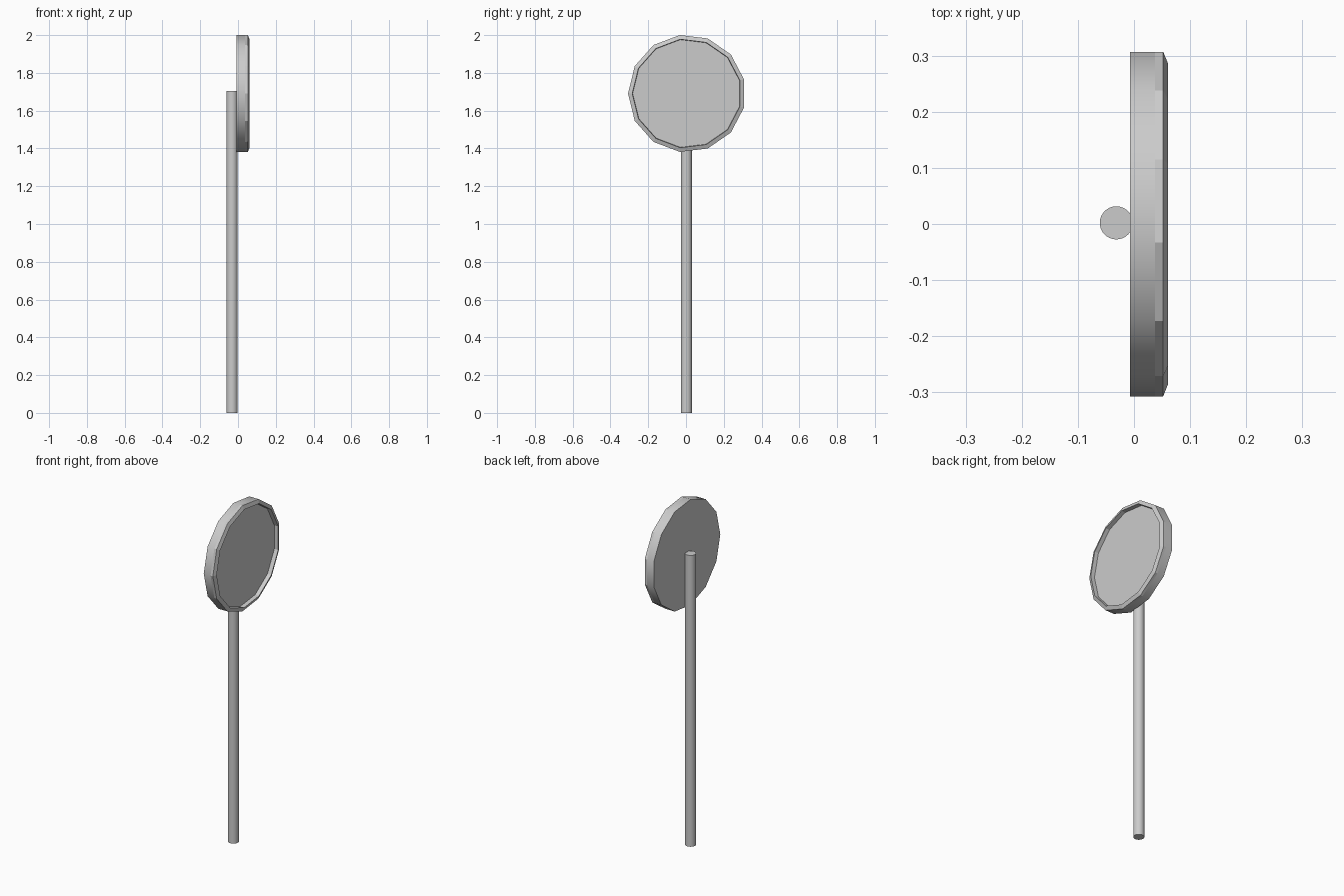
import bpy, bmesh, math

if "Cube" in bpy.data.objects:
    bpy.data.objects.remove(bpy.data.objects["Cube"])

SIDES = 13
CY, CZ = 0.0045, 1.691   # disc centre


def lathe_x(name, profile, smooth_bands):
    """Polygonal solid around the x axis from (x, radius) pairs, capped at both ends."""
    bm = bmesh.new()
    rings = []
    for x, r in profile:
        rings.append([bm.verts.new((x,
                                    CY + r * math.cos(math.pi + 2 * math.pi * i / SIDES),
                                    CZ + r * math.sin(math.pi + 2 * math.pi * i / SIDES)))
                      for i in range(SIDES)])
    for k, (a, b) in enumerate(zip(rings, rings[1:])):
        for i in range(SIDES):
            j = (i + 1) % SIDES
            f = bm.faces.new((a[i], a[j], b[j], b[i]))
            f.smooth = k in smooth_bands
    bm.faces.new(rings[0])
    bm.faces.new(rings[-1])
    bmesh.ops.recalc_face_normals(bm, faces=bm.faces[:])
    # ring edges stay sharp
    for ring in rings:
        for i in range(SIDES):
            e = bm.edges.get((ring[i], ring[(i + 1) % SIDES]))
            e.smooth = False
    mesh = bpy.data.meshes.new(name)
    bm.to_mesh(mesh)
    bm.free()
    obj = bpy.data.objects.new(name, mesh)
    bpy.context.collection.objects.link(obj)
    return obj


# Sign disc: back, rim wall, flat lip, bevel, recessed face
lathe_x("sign_disc", [(-0.007, 0.3115), (0.037, 0.3115), (0.052, 0.3115),
                      (0.061, 0.289), (0.037, 0.287)], {0})

# Post behind the disc
bpy.ops.mesh.primitive_cylinder_add(vertices=32, radius=0.0295, depth=1.705,
                                    location=(-0.0315, 0.002, 0.8525))
post = bpy.context.object
post.name = "post"
bpy.ops.object.shade_smooth_by_angle(angle=math.radians(30))
